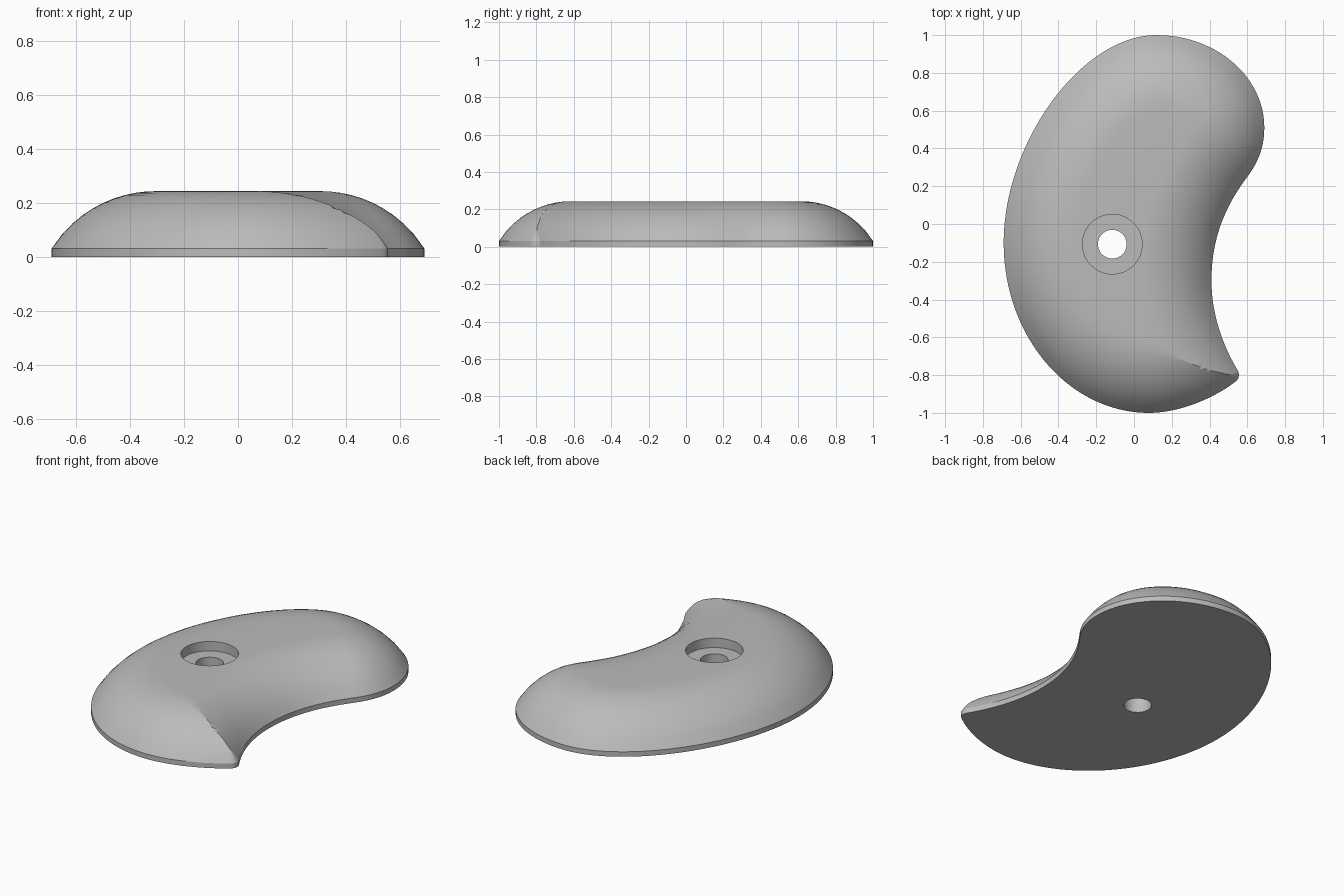
import bpy, bmesh, math
from mathutils import Vector
from mathutils.geometry import interpolate_bezier, delaunay_2d_cdt

cube = bpy.data.objects.get("Cube")
if cube:
    bpy.data.objects.remove(cube)

HEIGHT, RIM, SLOPE = 0.243, 0.03, 0.385
RADIUS = (SLOPE ** 2 + (HEIGHT - RIM) ** 2) / (2 * (HEIGHT - RIM))
BOLT = Vector((-0.115, -0.107))
BORE_R, HOLE_R, BORE_Z = 0.158, 0.076, 0.186
STEPS = 10

# Outline anchors, clockwise: x, y, heading in degrees, handle in, handle out
ANCHORS = [
    (0.12, 1.0, 0, 0.40, 0.315),
    (0.69, 0.51, -90, 0.27, 0.10),
    (0.60, 0.25, -127, 0.10, 0.20),
    (0.41, -0.30, -90, 0.22, 0.16),
    (0.54, -0.76, -60, 0.16, 0.02),
    (0.555, -0.80, -90, 0.02, 0.02),
    (0.53, -0.84, -143, 0.02, 0.15),
    (0.08, -1.0, 180, 0.15, 0.425),
    (-0.69, -0.10, 90, 0.497, 0.53),
]


def heading(deg):
    return Vector((math.cos(math.radians(deg)), math.sin(math.radians(deg))))


def sample_outline():
    points = []
    for a, b in zip(ANCHORS, ANCHORS[1:] + ANCHORS[:1]):
        p, q = Vector(a[:2]), Vector(b[:2])
        count = max(8, int((q - p).length / 0.03))
        curve = interpolate_bezier(p, p + heading(a[2]) * a[4],
                                   q - heading(b[2]) * b[3], q, count + 1)
        points += [Vector(c[:2]) for c in curve[:-1]]
    return points


def dome_height(d):
    # Circular edge profile that runs level into the flat top
    u = max(0.0, SLOPE - d)
    return HEIGHT - RADIUS + math.sqrt(RADIUS ** 2 - u * u)


def inset_limit(p, normal, outline):
    # Furthest inset before the slope meets the one from the other side
    limit = SLOPE
    for q in outline:
        along = normal.dot(q - p)
        if along > 1e-5:
            limit = min(limit, (q - p).length_squared / (2 * along))
    return limit


def loop_edges(start, count):
    return [(start + i, start + (i + 1) % count) for i in range(count)]


# Plan of the top: outline, bolt circle and inset rows
outline = sample_outline()
n = len(outline)
circle = [BOLT + heading(i * 360 / 64) * BORE_R for i in range(64)]
plan = outline + circle
for i, p in enumerate(outline):
    t = (outline[(i + 1) % n] - outline[i - 1]).normalized()
    normal = Vector((t.y, -t.x))
    limit = inset_limit(p, normal, outline)
    for k in range(1, STEPS + 1):
        q = p + normal * limit * k / STEPS
        if (q - BOLT).length > BORE_R + 0.004:
            plan.append(q)
flat = delaunay_2d_cdt(plan, loop_edges(0, n) + loop_edges(n, 64), [], 1, 1e-4)

# Domed top surface, open at the bolt circle
bm = bmesh.new()
verts = [bm.verts.new((v.x, v.y, dome_height(min((v - s).length for s in outline))))
         for v in flat[0]]
for face in flat[2]:
    centre = sum((flat[0][i] for i in face), Vector((0, 0))) / len(face)
    if (centre - BOLT).length > BORE_R * 0.998:
        bm.faces.new([verts[i] for i in face])
bmesh.ops.delete(bm, geom=[v for v in bm.verts if not v.link_faces], context='VERTS')

border = [e for e in bm.edges if e.is_boundary]
bore = [e for e in border if all((v.co.xy - BOLT).length < BORE_R + 0.002 for v in e.verts)]
rim = [e for e in border if e not in bore]


def extend(edges, z, scale=1.0):
    # Extrude a loop to a height, optionally scaled about the bolt axis
    geom = bmesh.ops.extrude_edge_only(bm, edges=edges)["geom"]
    for v in geom:
        if isinstance(v, bmesh.types.BMVert):
            xy = BOLT + (v.co.xy - BOLT) * scale
            v.co = (xy.x, xy.y, z)
    return [e for e in geom if isinstance(e, bmesh.types.BMEdge) and e.is_boundary]


# Rim wall, counterbore, bolt hole and flat underside
base_loop = extend(rim, 0.0)
bore_floor = extend(extend(bore, BORE_Z), BORE_Z, HOLE_R / BORE_R)
hole_loop = extend(bore_floor, 0.0)
bmesh.ops.triangle_fill(bm, use_beauty=True, edges=base_loop + hole_loop)
bmesh.ops.recalc_face_normals(bm, faces=bm.faces[:])

mesh = bpy.data.meshes.new("curved_grip")
bm.to_mesh(mesh)
bm.free()
grip = bpy.data.objects.new("curved_grip", mesh)
bpy.context.collection.objects.link(grip)

# Plain grey finish
grey = bpy.data.materials.new("plain_grey")
grey.use_nodes = True
colour = (0.5, 0.5, 0.5, 1.0)
grey.diffuse_color = colour
grey.node_tree.nodes["Principled BSDF"].inputs["Base Color"].default_value = colour
mesh.materials.append(grey)

bpy.ops.object.select_all(action='DESELECT')
grip.select_set(True)
bpy.context.view_layer.objects.active = grip
bpy.ops.object.shade_smooth_by_angle(angle=math.radians(25))
